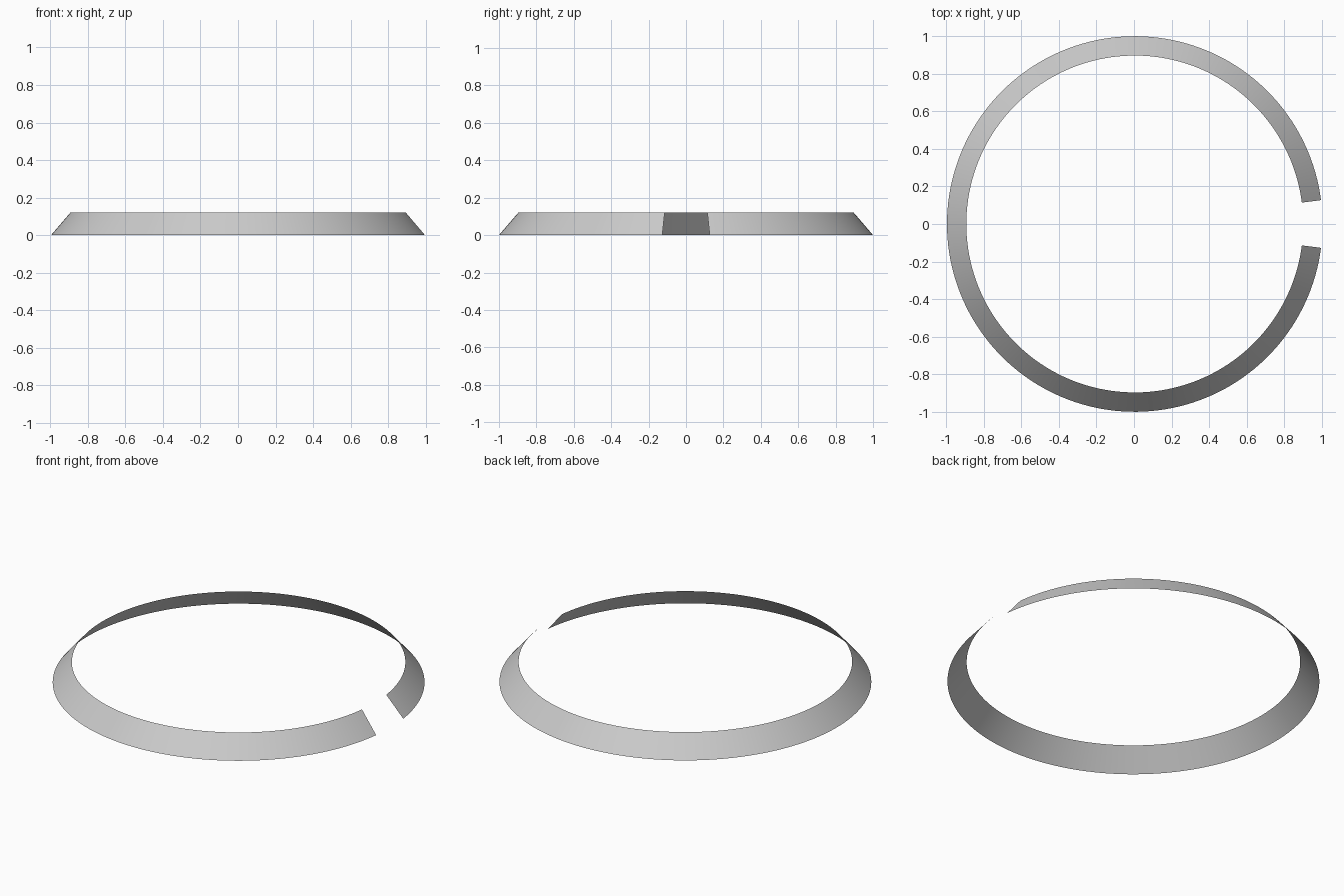
import bpy, bmesh
from math import sin, cos, radians

if "Cube" in bpy.data.objects:
    bpy.data.objects.remove(bpy.data.objects["Cube"])

SEGMENTS = 160
GAP = radians(7.3)            # half of the opening on the +x side
PROFILE = [(1.0, 0.0), (0.897, 0.12)]   # radius, height
SHIFT = (1 - cos(GAP)) / 2    # centres the open ring on x = 0

# Thin sloped band swept around z, left open at the right
bm = bmesh.new()
rows = []
for i in range(SEGMENTS + 1):
    a = GAP + (radians(360) - 2 * GAP) * i / SEGMENTS
    rows.append([bm.verts.new((r * cos(a) + SHIFT, r * sin(a), z)) for r, z in PROFILE])
for (a0, a1), (b0, b1) in zip(rows, rows[1:]):
    bm.faces.new((a0, b0, b1, a1)).smooth = True

mesh = bpy.data.meshes.new("open_collar_band")
bm.to_mesh(mesh)
bm.free()
band = bpy.data.objects.new("open_collar_band", mesh)
bpy.context.collection.objects.link(band)
